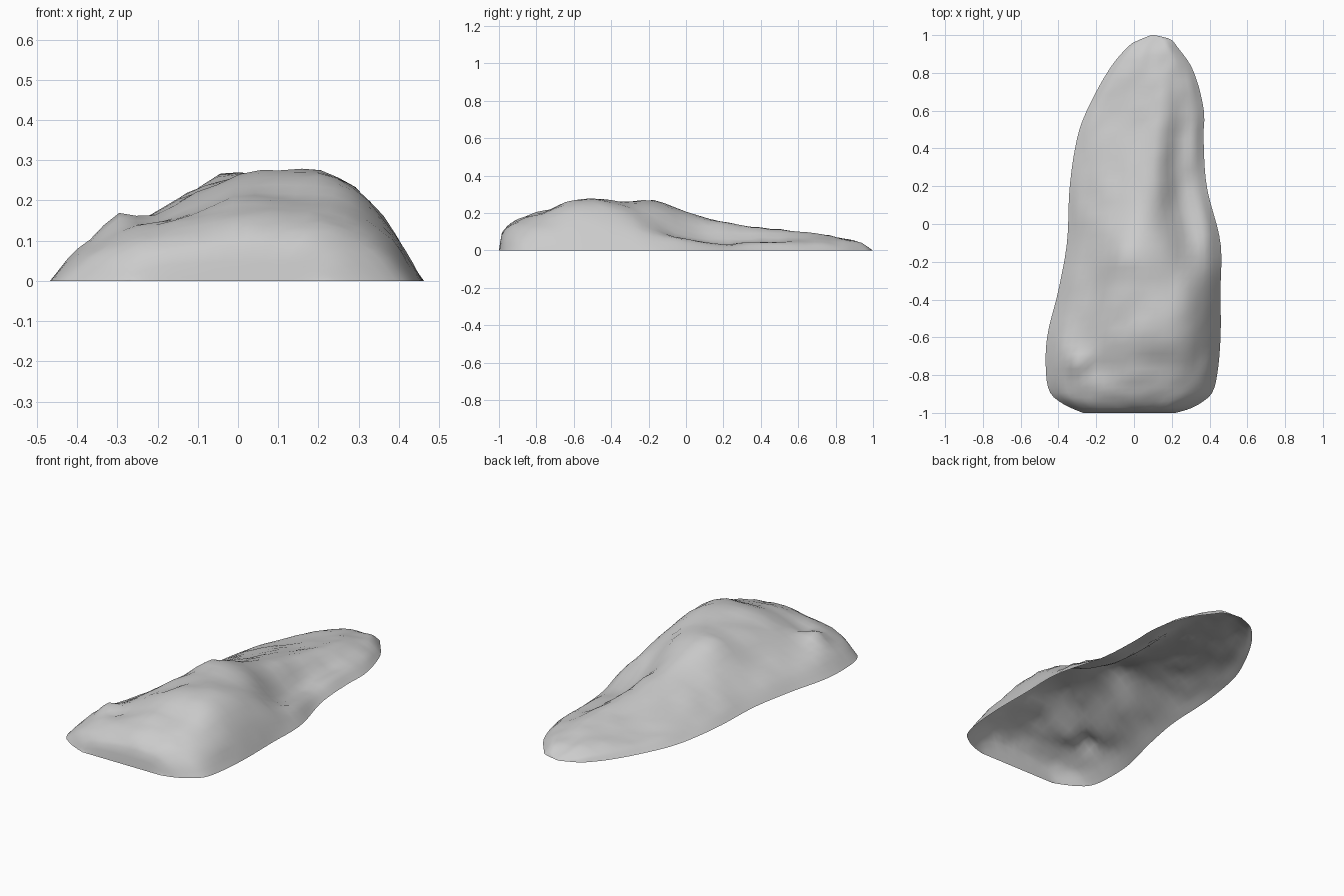
import bpy
import bmesh
import math
from mathutils import Vector, noise

cube = bpy.data.objects.get("Cube")
if cube:
    bpy.data.objects.remove(cube, do_unlink=True)


def smooth_lookup(knots, values, position):
    """Smooth curve through values placed at increasing knots."""
    last = len(knots) - 1
    i = 0
    while i < last - 1 and position > knots[i + 1]:
        i += 1

    def slope(k):
        before, after = max(k - 1, 0), min(k + 1, last)
        return (values[after] - values[before]) / (knots[after] - knots[before])

    span = knots[i + 1] - knots[i]
    t = min(max((position - knots[i]) / span, 0), 1)
    ease = t * t * (3 - 2 * t)
    bend_in = t * (1 - t) ** 2 * span * slope(i)
    bend_out = t * t * (t - 1) * span * slope(i + 1)
    return values[i] * (1 - ease) + values[i + 1] * ease + bend_in + bend_out


# Ground outline: y, right edge, left edge
outline = [
    (-1, -.27, .22), (-.98, -.32, .29), (-.95, -.38, .35), (-.9, -.44, .41),
    (-.8, -.465, .44), (-.6, -.46, .458), (-.35, -.4, .458), (-.1, -.355, .458),
    (.2, -.34, .385), (.46, -.3, .368), (.6, -.25, .37), (.82, -.13, .31),
    (.95, -.02, .22), (.98, .04, .19), (1, .09, .11),
]
outline_y, edge_low, edge_high = zip(*outline)

# Cross-sections: y, then heights in hundredths across the width
across = [0, .08, .2, .35, .5, .65, .8, .92, 1]
sections = [
    (-1, 0, 0, 0, 0, 0, 0, 0),
    (-.985, 4, 7, 8, 9, 9, 8, 5),
    (-.9, 6, 11, 14, 16, 16, 14, 8),
    (-.75, 8, 14, 17, 21, 21, 19, 11),
    (-.6, 8, 13, 20, 26, 27, 24, 12),
    (-.45, 7, 13, 22, 26, 27, 24, 12),
    (-.3, 7, 13, 23, 26, 25, 20, 11),
    (-.15, 6, 13, 24, 26, 22, 12, 7),
    (0, 5, 11, 17, 21, 15, 6, 6),
    (.2, 4, 8, 12, 15, 14, 4, 3),
    (.4, 3, 6, 9, 11, 12, 5, 4),
    (.6, 3, 5, 7, 9, 10, 6, 4),
    (.82, 3, 5, 6, 7, 7, 6, 3),
    (.93, 2, 3, 4, 4, 4, 4, 2),
    (1, 0, 0, 0, 0, 0, 0, 0),
]
section_y = [row[0] for row in sections]

# Local knobs and hollows: x, y, height, radius
details = [
    (-.29, -.73, .03, .045), (-.21, -.76, -.015, .05),
    (-.06, -.53, -.02, .04), (-.05, -.2, .012, .05),
    (.2, .1, -.012, .06), (.3, .3, .01, .05),
]


def surface_height(x, y, u):
    column = [smooth_lookup(across, (0, *row[1:], 0), u) for row in sections]
    z = max(smooth_lookup(section_y, column, y) / 100, 0)
    fade = min(z / .06, 1)
    for cx, cy, height, radius in details:
        distance = ((x - cx) ** 2 + (y - cy) ** 2) / radius ** 2
        z += fade * height * math.exp(-distance)
    lumps = noise.noise(Vector((x, y, z)) * 8) * .008
    grain = noise.noise(Vector((x, y, z)) * 17) * .007
    return max(z + fade * (lumps + grain), 0)


# Weathered shell, open underneath, with tighter spacing near its rim
rows, columns = 54, 28
bm = bmesh.new()
grid = []
for r in range(rows + 1):
    y = -math.cos(math.pi * r / rows)
    low = smooth_lookup(outline_y, edge_low, y)
    high = smooth_lookup(outline_y, edge_high, y)
    line = []
    for c in range(columns + 1):
        u = (1 - math.cos(math.pi * c / columns)) / 2
        x = low + (high - low) * u
        rim = r in (0, rows) or c in (0, columns)
        z = 0 if rim else surface_height(x, y, u)
        line.append(bm.verts.new((x, y, z)))
    grid.append(line)
for lower, upper in zip(grid, grid[1:]):
    for c in range(columns):
        bm.faces.new((lower[c], lower[c + 1], upper[c + 1], upper[c]))

mesh = bpy.data.meshes.new("rock_shell")
bm.to_mesh(mesh)
bm.free()
rock = bpy.data.objects.new("rock_shell", mesh)
bpy.context.collection.objects.link(rock)

# Plain grey stone
stone = bpy.data.materials.new("grey_stone")
stone.use_nodes = True
grey = (.6, .6, .6, 1)
stone.diffuse_color = grey
stone.node_tree.nodes["Principled BSDF"].inputs["Base Color"].default_value = grey
mesh.materials.append(stone)

# Soft shading with sharp breaks kept
bpy.ops.object.select_all(action='DESELECT')
rock.select_set(True)
bpy.context.view_layer.objects.active = rock
bpy.ops.object.shade_smooth_by_angle(angle=math.radians(60))
